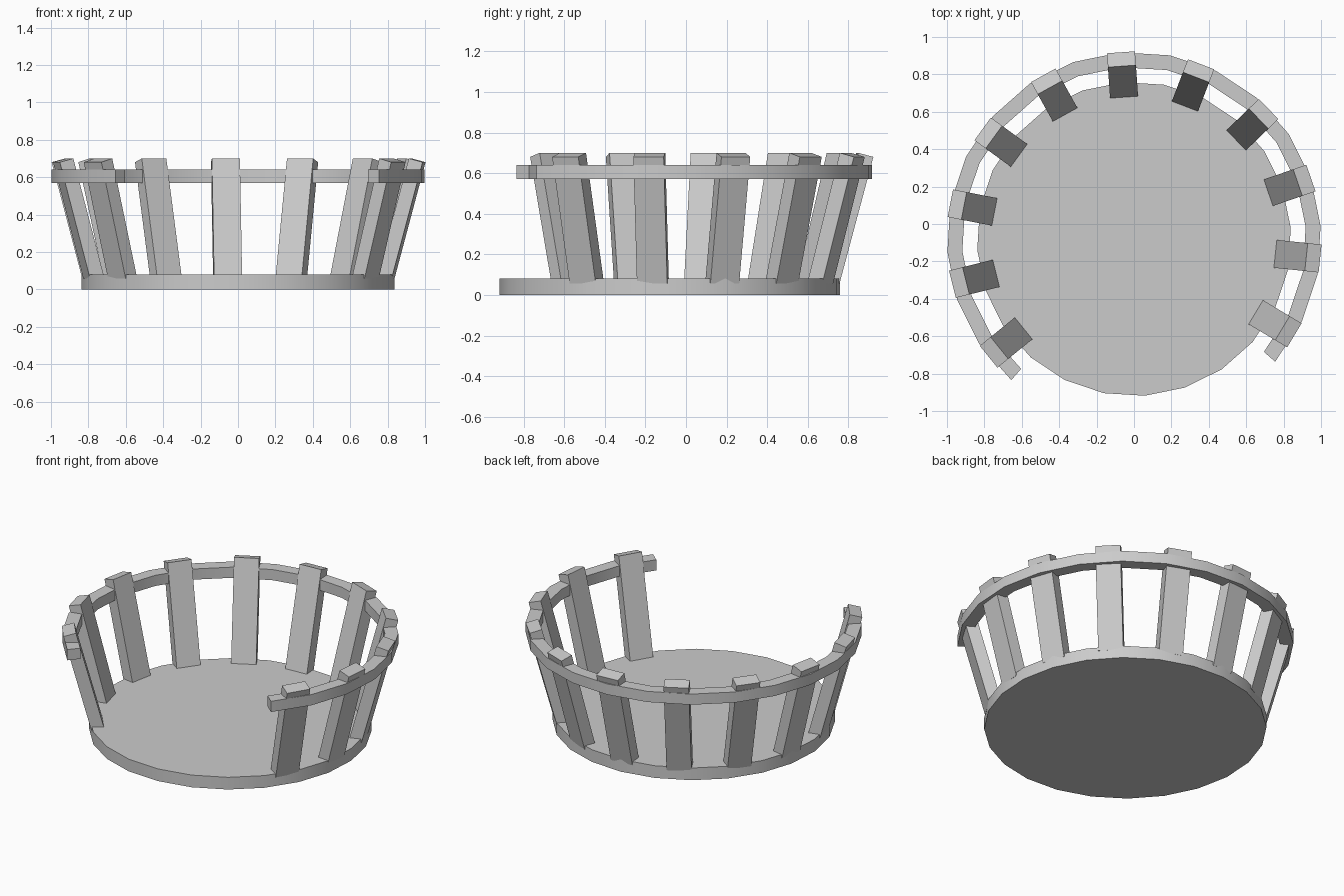
import bpy, bmesh
from math import radians, sin, cos
from mathutils import Matrix, Vector

if "Cube" in bpy.data.objects:
    bpy.data.objects.remove(bpy.data.objects["Cube"])

CY = -0.08          # centre of the tub in y
OFFSET = 4          # rotation of all the 24-sided parts, degrees
TILT = radians(15)  # outward lean of the slats


def finish(name, bm, smooth=False):
    bmesh.ops.recalc_face_normals(bm, faces=bm.faces)
    mesh = bpy.data.meshes.new(name)
    bm.to_mesh(mesh)
    bm.free()
    obj = bpy.data.objects.new(name, mesh)
    bpy.context.collection.objects.link(obj)
    if smooth:
        bpy.context.view_layer.objects.active = obj
        obj.select_set(True)
        bpy.ops.object.shade_smooth_by_angle(angle=radians(30))
        obj.select_set(False)
    return obj


# Round base
bm = bmesh.new()
bmesh.ops.create_cone(bm, cap_ends=True, segments=24, radius1=0.84, radius2=0.84, depth=0.08,
                      matrix=Matrix.Translation((0, CY, 0.04)) @ Matrix.Rotation(radians(OFFSET), 4, 'Z'))
finish("base", bm, True)

# Open hoop: rectangular section swept over 270 degrees
bm = bmesh.new()
rings = []
for i in range(19):
    a = radians(OFFSET - 45 + 15 * i)
    rings.append([bm.verts.new((r * cos(a), CY + r * sin(a), z))
                  for r, z in ((0.92, 0.57), (1.0, 0.57), (1.0, 0.64), (0.92, 0.64))])
for p, q in zip(rings, rings[1:]):
    for k in range(4):
        n = (k + 1) % 4
        bm.faces.new((p[k], p[n], q[n], q[k]))
bm.faces.new(rings[0])
bm.faces.new(rings[-1])
finish("hoop", bm, True)

# Leaning slats, placed by their inner top edge
WIDTH, THICK, LENGTH = 0.15, 0.077, 0.645
for i in range(11):
    a = radians(OFFSET - 35 + 25 * i)
    bm = bmesh.new()
    bmesh.ops.create_cube(bm, size=1)
    bmesh.ops.scale(bm, vec=(THICK, WIDTH, LENGTH), verts=bm.verts)
    bmesh.ops.translate(bm, vec=(THICK / 2, 0, -LENGTH / 2), verts=bm.verts)
    obj = finish(f"slat_{i + 1}", bm)
    obj.matrix_world = (Matrix.Translation((0, CY, 0)) @ Matrix.Rotation(a, 4, 'Z')
                        @ Matrix.Translation(Vector((0.926, 0, 0.70))) @ Matrix.Rotation(TILT, 4, 'Y'))
